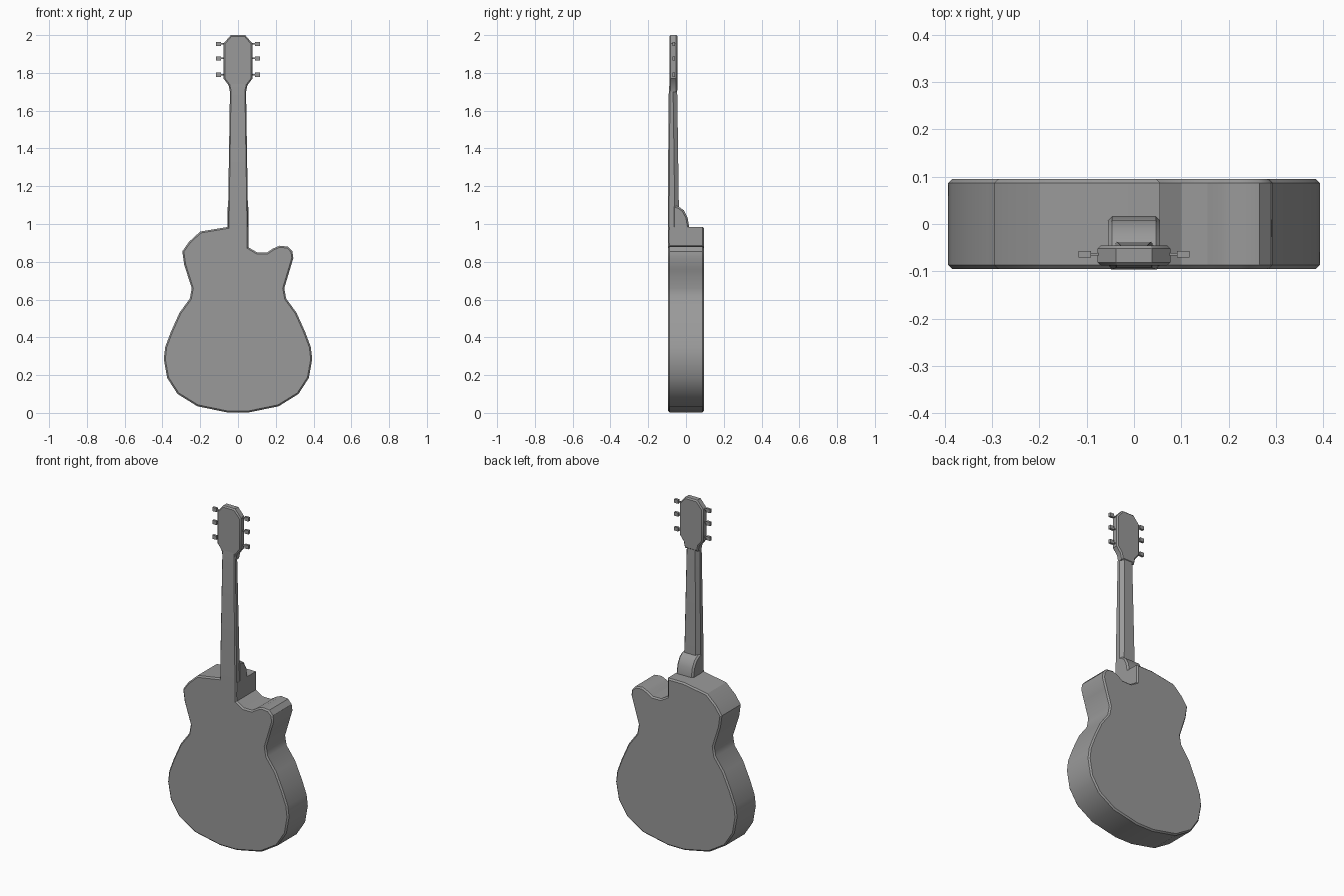
import bpy, bmesh, math
from mathutils import Vector

cube = bpy.data.objects.get("Cube")
if cube:
    bpy.data.objects.remove(cube)

grey = bpy.data.materials.new("plain grey")
grey.use_nodes = True
grey.diffuse_color = (0.32, 0.32, 0.32, 1)
grey.node_tree.nodes["Principled BSDF"].inputs["Base Color"].default_value = grey.diffuse_color


def finish(name, bm):
    """Turn a bmesh into a shaded grey object."""
    bmesh.ops.recalc_face_normals(bm, faces=bm.faces)
    mesh = bpy.data.meshes.new(name)
    bm.to_mesh(mesh)
    bm.free()
    mesh.materials.append(grey)
    obj = bpy.data.objects.new(name, mesh)
    bpy.context.collection.objects.link(obj)
    bpy.ops.object.select_all(action='DESELECT')
    obj.select_set(True)
    bpy.context.view_layer.objects.active = obj
    bpy.ops.object.shade_smooth_by_angle(angle=math.radians(30))
    return obj


def prism(name, points, start, end, rim, axis='Y'):
    """Extrude an outline along an axis and chamfer both rims."""
    along_y = axis == 'Y'
    place = (lambda u, v: (u, start, v)) if along_y else (lambda u, v: (start, u, v))
    direction = Vector((0, 1, 0)) if along_y else Vector((1, 0, 0))
    bm = bmesh.new()
    face = bm.faces.new([bm.verts.new(place(u, v)) for u, v in points])
    ext = bmesh.ops.extrude_face_region(bm, geom=[face], use_keep_orig=True)
    moved = [g for g in ext["geom"] if isinstance(g, bmesh.types.BMVert)]
    bmesh.ops.translate(bm, verts=moved, vec=direction * (end - start))
    bmesh.ops.recalc_face_normals(bm, faces=bm.faces)
    rims = [e for e in bm.edges
            if abs((e.verts[0].co - e.verts[1].co).dot(direction)) < 1e-5]
    bmesh.ops.bevel(bm, geom=rims, offset=rim, segments=1, affect='EDGES')
    return finish(name, bm)


def box(name, center, size):
    bm = bmesh.new()
    bmesh.ops.create_cube(bm, size=1)
    bmesh.ops.scale(bm, vec=size, verts=bm.verts)
    bmesh.ops.translate(bm, vec=center, verts=bm.verts)
    return finish(name, bm)


# Body: symmetric lower bout, rounded right shoulder, left cutaway with horn
lower = [(0.245, 0.66), (0.255, 0.605), (0.31, 0.53), (0.355, 0.43), (0.385, 0.35),
         (0.393, 0.285), (0.375, 0.185), (0.32, 0.1), (0.215, 0.035), (0.055, 0.002)]
shoulder = [(-0.05, 0.985), (-0.2, 0.96), (-0.26, 0.905), (-0.295, 0.855), (-0.285, 0.785)]
horn = [(0.275, 0.76), (0.293, 0.82), (0.288, 0.855), (0.265, 0.88), (0.22, 0.885),
        (0.185, 0.87), (0.155, 0.85), (0.1, 0.85), (0.055, 0.877), (0.055, 0.985)]
outline = shoulder + [(-x, z) for x, z in lower] + lower[::-1] + horn
prism("body", outline, -0.095, 0.095, 0.008)

# Neck: tapered loft with a flat fingerboard and chamfered back
bm = bmesh.new()
rings = []
for z, half, back, front in [(0.9, 0.054, -0.036, -0.096), (1.1, 0.052, -0.038, -0.096),
                             (1.68, 0.043, -0.046, -0.092), (1.74, 0.043, -0.05, -0.088)]:
    side = [(half - 0.006, front), (half, front + 0.007),
            (half, back - 0.022), (half - 0.016, back)]
    section = side + [(-x, y) for x, y in side[::-1]]
    rings.append([bm.verts.new((x, y, z)) for x, y in section])
for a, b in zip(rings, rings[1:]):
    for i in range(len(a)):
        j = (i + 1) % len(a)
        bm.faces.new((a[i], a[j], b[j], b[i]))
bm.faces.new(rings[0])
bm.faces.new(rings[-1])
finish("neck", bm)

# Heel: curved block joining the neck to the body
heel = [(-0.07, 0.95), (0.017, 0.95), (0.016, 0.99), (0.008, 1.035),
        (-0.012, 1.073), (-0.04, 1.093), (-0.07, 1.1)]
prism("heel", heel, -0.055, 0.055, 0.009, 'X')

# Headstock with clipped top corners
half_head = [(0.043, 1.7), (0.05, 1.735), (0.077, 1.77), (0.077, 1.955), (0.038, 2.0)]
prism("headstock", half_head + [(-x, z) for x, z in half_head[::-1]], -0.088, -0.045, 0.007)

# Tuning pegs: three on each side, each a stem and a button
for side, label in ((1, "left"), (-1, "right")):
    for i, z in enumerate((1.79, 1.877, 1.953)):
        box(f"{label}_peg_stem_{i + 1}", (side * 0.081, -0.064, z), (0.03, 0.006, 0.008))
        box(f"{label}_peg_button_{i + 1}", (side * 0.104, -0.064, z), (0.026, 0.014, 0.022))
